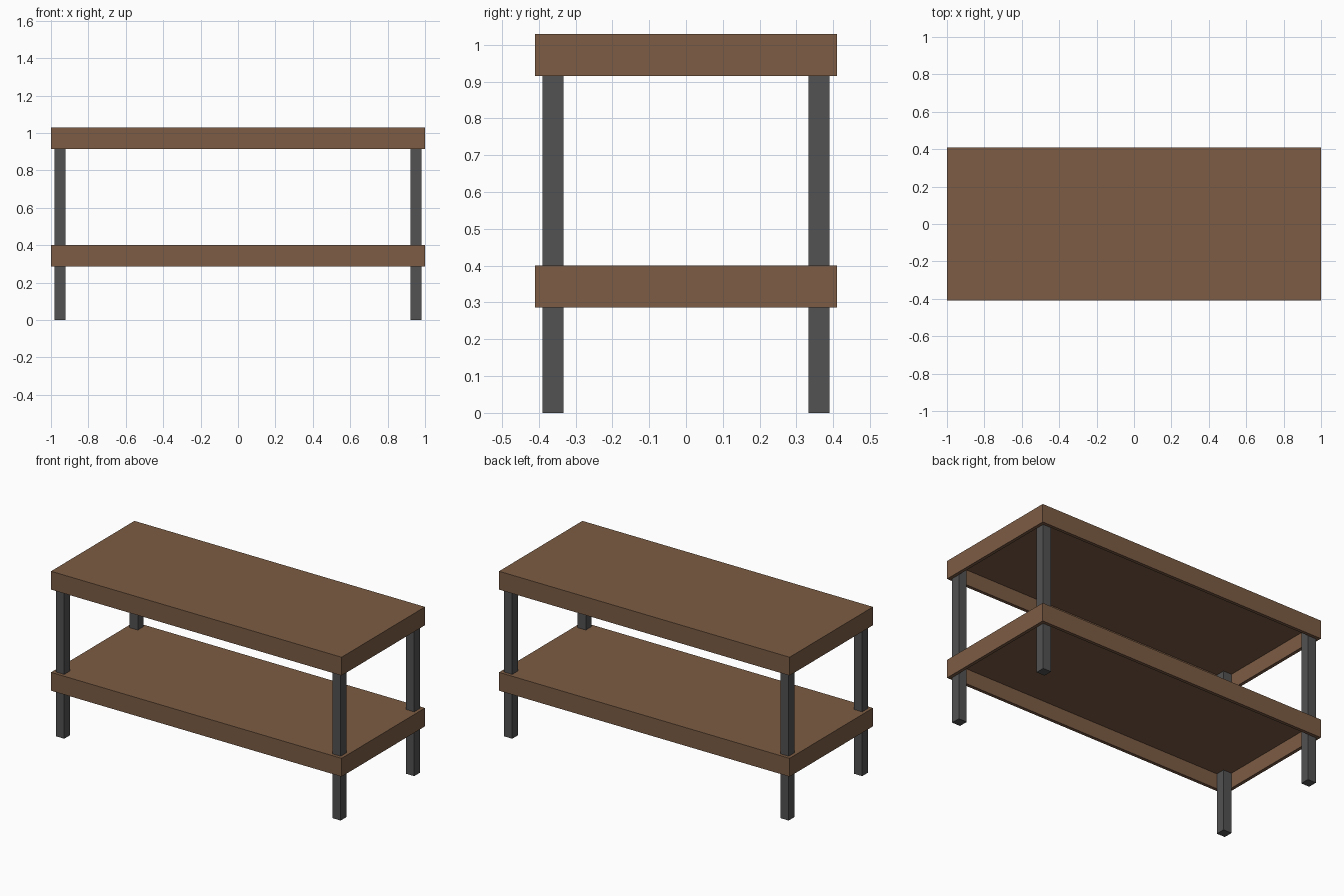
import bpy
import bmesh
from mathutils import Matrix, Vector

if "Cube" in bpy.data.objects:
    bpy.data.objects.remove(bpy.data.objects["Cube"])

HALF_X, HALF_Y = 1.0, 0.41      # shelf half size
SHELF_H = 0.114                 # height of the shelf apron
BOARD = 0.02                    # board thickness of top and apron
LEG = 0.057                     # square leg width
LOW_Z, TOP_Z = 0.286, 0.915     # undersides of the two shelves


def material(name, rgb):
    mat = bpy.data.materials.new(name)
    mat.diffuse_color = (*rgb, 1.0)
    mat.use_nodes = True
    mat.node_tree.nodes["Principled BSDF"].inputs["Base Color"].default_value = mat.diffuse_color
    return mat


wood = material("brown_wood", (0.2, 0.107, 0.058))
metal = material("dark_metal", (0.085, 0.085, 0.085))


def add_box(bm, lo, hi):
    lo, hi = Vector(lo), Vector(hi)
    mat = Matrix.Translation((lo + hi) / 2) @ Matrix.Diagonal((*(hi - lo), 1.0))
    bmesh.ops.create_cube(bm, size=1.0, matrix=mat)


def finish(bm, name, mat):
    bmesh.ops.recalc_face_normals(bm, faces=bm.faces)
    mesh = bpy.data.meshes.new(name)
    bm.to_mesh(mesh)
    bm.free()
    mesh.materials.append(mat)
    obj = bpy.data.objects.new(name, mesh)
    bpy.context.collection.objects.link(obj)
    return obj


# Shelves: boxes hollowed from below, leaving a top board and an apron
def shelf(name, z):
    bm = bmesh.new()
    add_box(bm, (-HALF_X, -HALF_Y, z), (HALF_X, HALF_Y, z + SHELF_H))
    bm.normal_update()
    bottom = min(bm.faces, key=lambda f: f.calc_center_median().z)
    bmesh.ops.inset_region(bm, faces=[bottom], thickness=BOARD, use_even_offset=True)
    cavity = bmesh.ops.extrude_discrete_faces(bm, faces=[bottom])["faces"][0]
    for v in cavity.verts:
        v.co.z = z + SHELF_H - BOARD
    finish(bm, name, wood)


shelf("lower_shelf", LOW_Z)
shelf("table_top", TOP_Z)

# Legs: tucked into the apron corners, running up to the top board
for side, sx in (("left", -1), ("right", 1)):
    for end, sy in (("front", -1), ("back", 1)):
        cx = sx * (HALF_X - BOARD - LEG / 2)
        cy = sy * (HALF_Y - BOARD - LEG / 2)
        bm = bmesh.new()
        add_box(bm, (cx - LEG / 2, cy - LEG / 2, 0),
                (cx + LEG / 2, cy + LEG / 2, TOP_Z + SHELF_H - BOARD))
        finish(bm, f"{end}_{side}_leg", metal)
